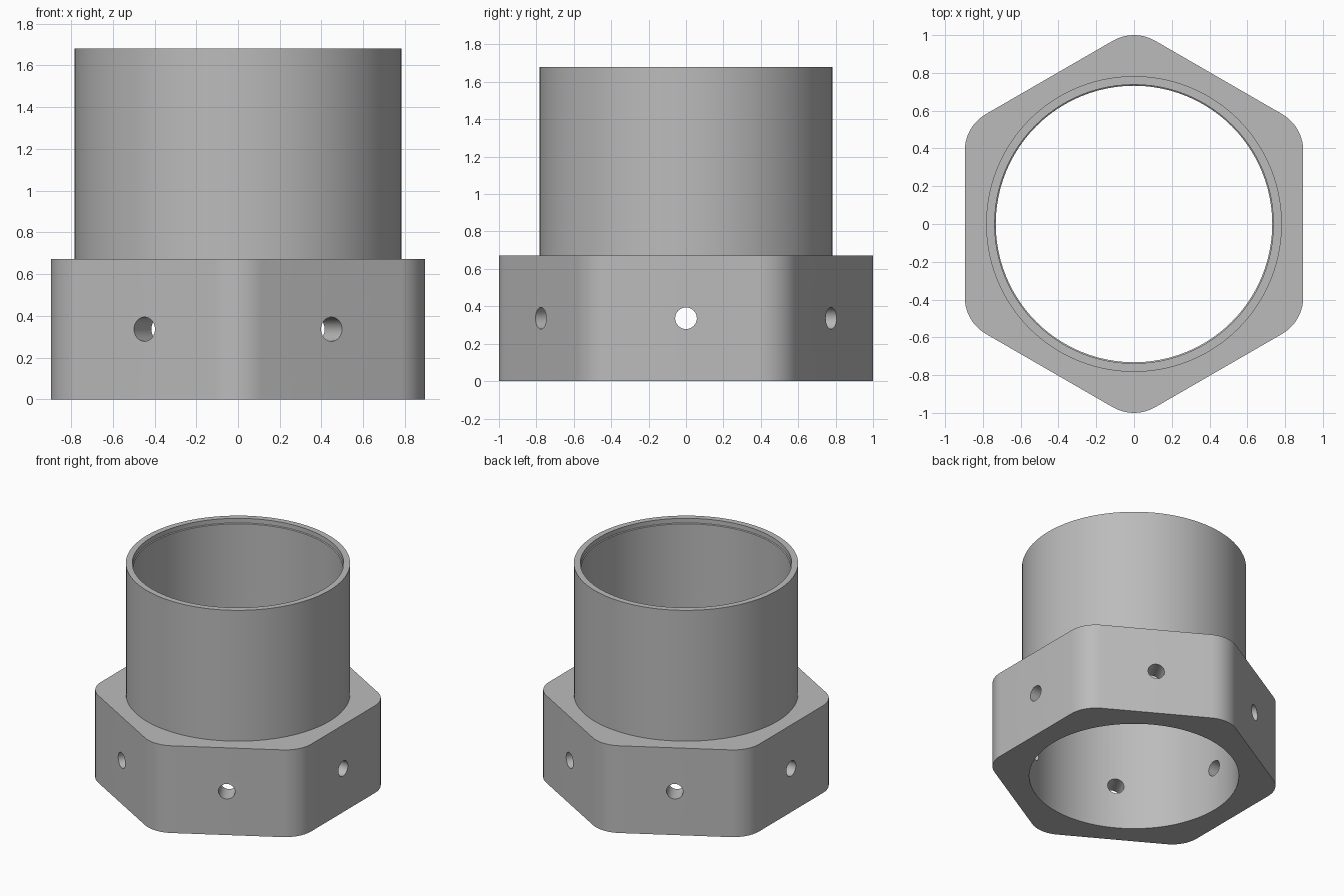
import bpy, bmesh, math
from mathutils import Vector

if "Cube" in bpy.data.objects:
    bpy.data.objects.remove(bpy.data.objects["Cube"])

APOTHEM, CORNER_R = 0.896, 0.224
COLLAR_H, TOTAL_H = 0.672, 1.68
TUBE_R, BORE_R, RIM_R = 0.783, 0.732, 0.738
HOLE_R, HOLE_Z = 0.058, 0.336

grey = bpy.data.materials.new("plain grey")
grey.diffuse_color = (0.5, 0.5, 0.5, 1)
grey.use_nodes = True
grey.node_tree.nodes["Principled BSDF"].inputs["Base Color"].default_value = grey.diffuse_color


def loft(name, rings):
    """Closed solid from a stack of matching point rings."""
    bm = bmesh.new()
    loops = [[bm.verts.new(p) for p in ring] for ring in rings]
    n = len(loops[0])
    for a, b in zip(loops, loops[1:]):
        for i in range(n):
            j = (i + 1) % n
            bm.faces.new((a[i], a[j], b[j], b[i]))
    bm.faces.new(loops[0][::-1])
    bm.faces.new(loops[-1])
    bmesh.ops.recalc_face_normals(bm, faces=bm.faces)
    mesh = bpy.data.meshes.new(name)
    bm.to_mesh(mesh)
    bm.free()
    mesh.materials.append(grey)
    obj = bpy.data.objects.new(name, mesh)
    bpy.context.collection.objects.link(obj)
    return obj


def circle(r, z, n=96):
    return [(r * math.cos(2 * math.pi * i / n), r * math.sin(2 * math.pi * i / n), z)
            for i in range(n)]


def rounded_hexagon(z, steps=10):
    """Hexagon with flats facing +x and -x and arc corners."""
    d = (APOTHEM - CORNER_R) / math.cos(math.pi / 6)
    pts = []
    for k in range(6):
        mid = math.radians(30 + 60 * k)
        for s in range(steps + 1):
            a = mid + math.radians(-30 + 60 * s / steps)
            pts.append((d * math.cos(mid) + CORNER_R * math.cos(a),
                        d * math.sin(mid) + CORNER_R * math.sin(a), z))
    return pts


def boolean(target, tool, operation):
    mod = target.modifiers.new(operation.lower(), "BOOLEAN")
    mod.operation, mod.solver, mod.object = operation, "EXACT", tool
    bpy.context.view_layer.objects.active = target
    bpy.ops.object.modifier_apply(modifier=mod.name)
    bpy.data.objects.remove(tool)


# Hexagonal collar joined to the round tube
body = loft("threaded_collar_body", [rounded_hexagon(0), rounded_hexagon(COLLAR_H)])
body.name = "hex_collar_tube"
boolean(body, loft("tube", [circle(TUBE_R, 0.2), circle(TUBE_R, TOTAL_H)]), "UNION")

# Through bore, slightly wider at the top rim
boolean(body, loft("bore_cutter", [circle(BORE_R, -0.1), circle(BORE_R, 1.64),
                                   circle(RIM_R, 1.645), circle(RIM_R, 1.8)]), "DIFFERENCE")

# One radial screw hole in the middle of each flat
for k in range(6):
    hole = loft("hole_cutter", [[(x, y, z) for y, z, x in circle(HOLE_R, r, 32)]
                                for r in (0.5, 1.1)])
    hole.location.z = HOLE_Z
    hole.rotation_euler.z = math.radians(60 * k)
    bpy.context.view_layer.update()
    boolean(body, hole, "DIFFERENCE")

# Smooth round walls, sharp rims
bpy.ops.object.select_all(action="DESELECT")
body.select_set(True)
bpy.context.view_layer.objects.active = body
bpy.ops.object.shade_smooth_by_angle(angle=math.radians(30))
